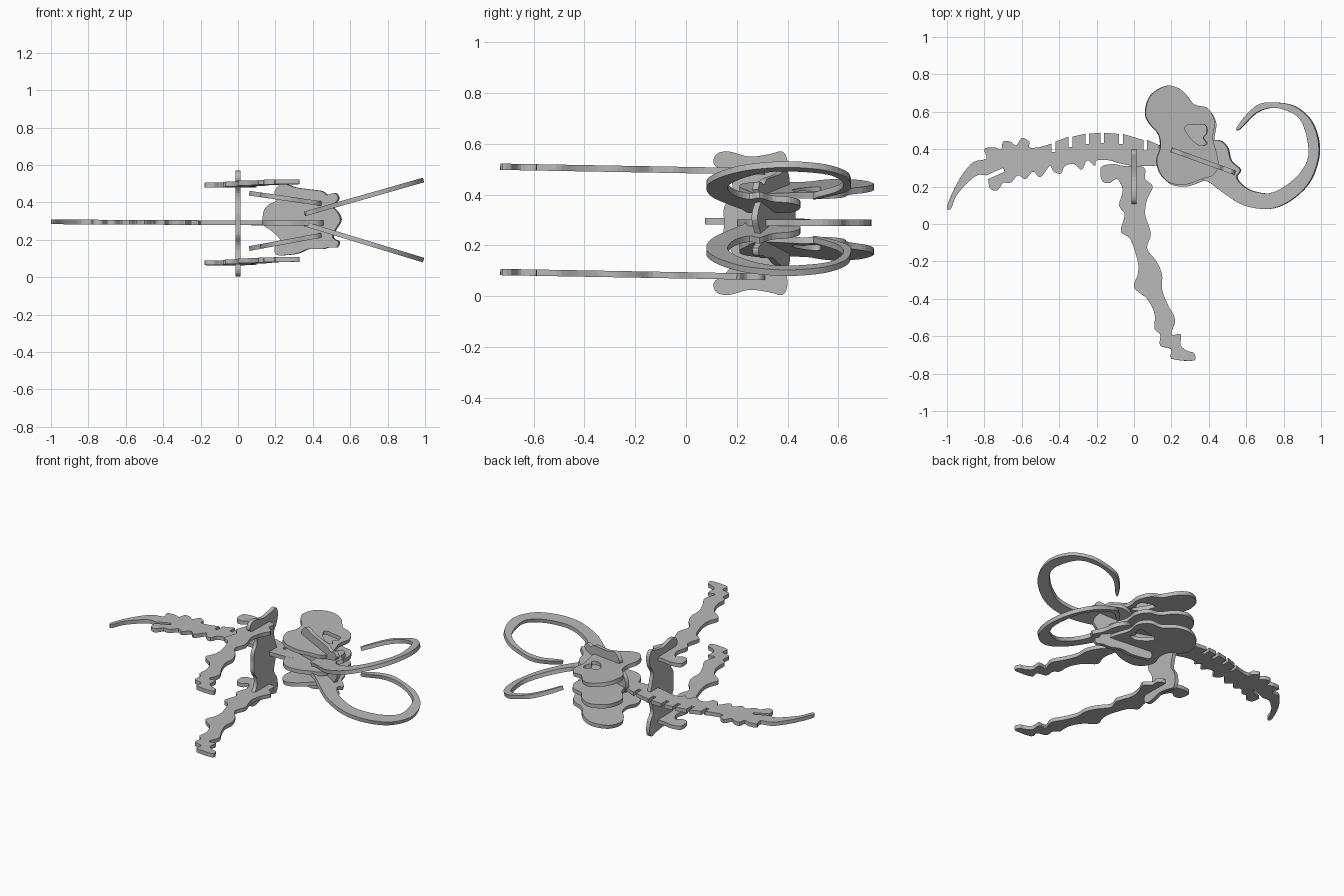
import bpy
import bmesh
from mathutils import Matrix, Vector

default_cube = bpy.data.objects.get("Cube")
if default_cube:
    bpy.data.objects.remove(default_cube, do_unlink=True)

THICKNESS = 0.025
UNIT = 0.01  # outlines are drawn in hundredths

grey = bpy.data.materials.new("plain grey board")
grey.use_nodes = True
grey.diffuse_color = (0.48, 0.48, 0.48, 1)
grey.node_tree.nodes["Principled BSDF"].inputs["Base Color"].default_value = grey.diffuse_color


def smooth(points, closed=True, steps=4):
    """Round a polygon or path with a Catmull-Rom spline."""
    pts = [Vector(p) for p in points]
    count = len(pts)
    result = []
    for i in range(count if closed else count - 1):
        if closed:
            a, b, c, d = (pts[(i + k) % count] for k in (-1, 0, 1, 2))
        else:
            a, b, c, d = (pts[min(max(i + k, 0), count - 1)] for k in (-1, 0, 1, 2))
        for s in range(steps):
            t = s / steps
            result.append(b + 0.5 * t * ((c - a) + t * ((2 * a - 5 * b + 4 * c - d)
                          + t * (3 * b - a - 3 * c + d))))
    if not closed:
        result.append(pts[-1])
    return result


def plate(name, loops, origin, across, along):
    """Cut a flat board from closed outlines and place it by its two axes."""
    bm = bmesh.new()
    edges = []
    for loop in loops:
        verts = [bm.verts.new((p[0] * UNIT, p[1] * UNIT, 0)) for p in loop]
        for first, second in zip(verts, verts[1:] + verts[:1]):
            edges.append(bm.edges.new((first, second)))
    bmesh.ops.triangle_fill(bm, edges=edges, use_beauty=True, normal=(0, 0, 1))
    across, along = Vector(across), Vector(along)
    normal = across.cross(along).normalized()
    place = Matrix((across, along, normal)).transposed().to_4x4()
    place.translation = Vector(origin)
    bmesh.ops.transform(bm, matrix=place, verts=bm.verts)
    bmesh.ops.recalc_face_normals(bm, faces=bm.faces)
    mesh = bpy.data.meshes.new(name)
    bm.to_mesh(mesh)
    bm.free()
    mesh.materials.append(grey)
    board = bpy.data.objects.new(name, mesh)
    bpy.context.collection.objects.link(board)
    solid = board.modifiers.new("board thickness", 'SOLIDIFY')
    solid.thickness = THICKNESS
    solid.offset = 0
    return board


def flat_plate(name, loops, height, slope_x=0.0, slope_y=0.0):
    """Board seen from above, leaning gently along x or y."""
    return plate(name, loops, (0, 0, height), (1, 0, slope_x), (0, 1, slope_y))


# Spine: knobbly underside and tail, then a slotted back
underside = [(24, 38), (17, 32), (3, 31), (-6, 32), (-13, 34), (-20, 34), (-21, 31),
             (-25, 34), (-28, 29), (-32, 32), (-37, 31), (-39, 27), (-43, 28),
             (-45, 31), (-50, 25), (-54, 28), (-58, 24), (-62, 26), (-66, 22),
             (-70, 22), (-73, 18), (-77, 19), (-78, 24)]
tail_gap = [(-69, 28), (-70, 30), (-79, 26)]
tail = [(-79, 26), (-84, 26), (-90, 21), (-95, 15), (-98, 8), (-100, 9), (-97, 17),
        (-92, 26), (-86, 33), (-79, 35), (-80, 40), (-75, 41), (-71, 40), (-70, 44),
        (-66, 44), (-63, 42), (-60, 46), (-56, 44), (-56, 41), (-51, 41), (-44, 43)]


def back_height(x):
    return 48.8 - 0.0065 * (x + 16) ** 2 if x < -16 else 48.8 - 0.008 * (x + 16) ** 2


back = []
for x in (-43, -34, -25, -17, -7, 6):
    top = back_height(x)
    back += [(x - 1, top), (x - 1, top - 5.5), (x + 1, top - 5.5), (x + 1, top)]
back += [(14, 42), (24, 42)]
spine = smooth(underside, closed=False) + tail_gap[:2] + smooth(tail, closed=False) + back
flat_plate("spine", [spine], 0.291, slope_x=-0.005)

# Skull: one centre board and two outer boards with eye holes
skull = [(6, 60), (9, 69), (18, 74), (26, 71), (32, 64), (39, 62), (43, 55), (42, 46),
         (44, 38), (45, 31), (42, 26), (36, 24), (31, 22), (26, 21), (19, 22),
         (14, 27), (12, 34), (14, 41), (13, 48), (8, 54)]
eye = [(27, 51), (29, 53), (33, 53), (38, 53), (39, 49), (37, 46), (39, 43),
       (35, 42), (30, 46)]
flat_plate("skull_center", [smooth([(x + 1, y - 1) for x, y in skull])], 0.29)
flat_plate("skull_left", [smooth(skull), smooth(eye)], 0.458, slope_x=-0.145)
flat_plate("skull_right", [smooth(skull), smooth(eye)], 0.142, slope_x=0.185)

# Tusks: splayed curling boards
tusk = [(55, 51), (60, 58), (67, 64), (75, 65), (86, 63), (95, 55), (99, 43), (98, 32),
        (93, 21), (83, 12), (72, 8), (59, 10), (49, 16), (41, 22), (36, 25), (36, 36),
        (38, 43), (45, 45), (50, 41), (52, 34), (57, 29), (55, 25), (59, 20),
        (66, 17), (75, 17), (86, 24), (93, 34), (93, 45), (89, 56), (81, 61),
        (73, 62), (65, 59), (57, 51)]
for name, height, slope in (("tusk_left", 0.237, 0.285), ("tusk_right", 0.393, -0.304)):
    flat_plate(name, [smooth(tusk)], height, slope_x=slope)

# Face: upright board crossing the skull boards at a slant
face = [(14, 35), (17, 39), (21, 41), (20, 46), (24, 50), (31, 48), (38, 47), (45, 46),
        (48, 44), (52, 45), (54, 42), (51, 38), (54, 34), (55, 30), (52, 25), (51, 21),
        (54, 19), (53, 16), (49, 16), (45, 15), (38, 15), (33, 13), (28, 12), (21, 12),
        (20, 16), (23, 20), (18, 25), (14, 28)]
plate("face_cross_board", [smooth(face)], (0, 0.469, 0), (1, -0.361, 0), (0, 0, 1))

# Shoulders: upright board carrying the spine and both legs
half_shoulder = [(15, 29), (15, 35), (18, 40), (18, 45), (15, 49), (11, 52), (12, 56),
                 (17, 57), (25, 55), (33, 56), (38, 57), (40, 53), (39, 47), (36, 42),
                 (37, 36), (39, 29)]
mirrored = [(y, 57.5 - z) for y, z in reversed(half_shoulder[1:-1])]
plate("shoulder_board", [smooth(half_shoulder + mirrored)], (0, 0, 0),
      (0, 1, 0), (0, 0, 1))

# Front legs
leg = [(-18, 28), (-17, 31), (-11, 32), (-5, 31), (3, 31), (6, 29), (6, 24), (10, 20),
       (7, 13), (6, 5), (9, -5), (7, -13), (12, -20), (15, -27), (15, -35), (18, -43),
       (22, -51), (20, -59), (25, -59), (25, -65), (29, -68), (32, -69), (32, -73),
       (20, -72), (20, -67), (14, -65), (14, -59), (11, -56), (11, -48), (7, -40),
       (0, -34), (2, -27), (2, -20), (-2, -8), (-7, -4), (-5, 5), (-8, 10), (-6, 18),
       (-9, 24), (-13, 22), (-17, 23)]
for name, height in (("leg_left", 0.497), ("leg_right", 0.082)):
    flat_plate(name, [smooth(leg)], height, slope_y=-0.018)
